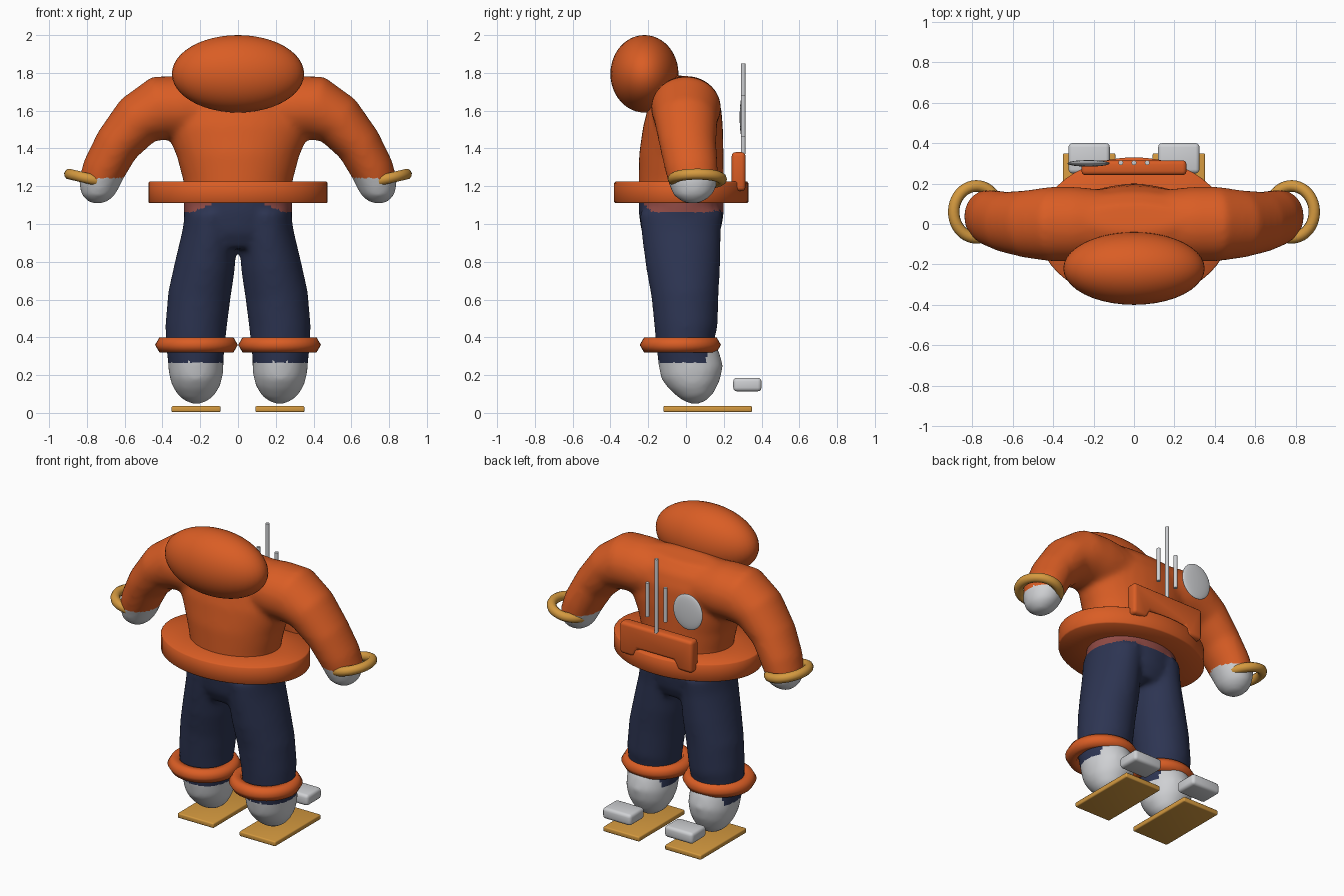
import bpy, bmesh
from math import sin, cos, pi, radians
from mathutils import Vector, Matrix

cube = bpy.data.objects.get("Cube")
if cube:
    bpy.data.objects.remove(cube)


def material(name, rgb):
    m = bpy.data.materials.new(name)
    m.use_nodes = True
    m.diffuse_color = (*rgb, 1)
    m.node_tree.nodes["Principled BSDF"].inputs["Base Color"].default_value = (*rgb, 1)
    return m


ORANGE = material("orange", (0.70, 0.11, 0.018))
RED = material("waist red", (0.28, 0.07, 0.06))
NAVY = material("navy", (0.026, 0.035, 0.085))
GREY = material("light grey", (0.62, 0.63, 0.65))
GOLD = material("gold", (0.66, 0.32, 0.05))


def finish(name, bm, mats, angle=None):
    bmesh.ops.recalc_face_normals(bm, faces=bm.faces)
    me = bpy.data.meshes.new(name)
    bm.to_mesh(me)
    bm.free()
    ob = bpy.data.objects.new(name, me)
    bpy.context.collection.objects.link(ob)
    for m in mats:
        me.materials.append(m)
    me.shade_smooth()
    if angle:
        bpy.ops.object.select_all(action="DESELECT")
        ob.select_set(True)
        bpy.context.view_layer.objects.active = ob
        bpy.ops.object.shade_smooth_by_angle(angle=radians(angle))
    return ob


def loft(bm, rows, side=1, n=32):
    """Capped tube through rows of (x, y, z, half width, half depth)."""
    pts = [Vector((r[0] * side, r[1], r[2])) for r in rows]
    rings = []
    for i, r in enumerate(rows):
        t = (pts[min(i + 1, len(pts) - 1)] - pts[max(i - 1, 0)]).normalized()
        u = Vector((0, 1, 0)).cross(t).normalized()
        v = t.cross(u)
        rings.append([bm.verts.new(pts[i] + u * r[3] * cos(2 * pi * k / n)
                                   + v * r[4] * sin(2 * pi * k / n)) for k in range(n)])
    for a, b in zip(rings, rings[1:]):
        for k in range(n):
            bm.faces.new((a[k], a[(k + 1) % n], b[(k + 1) % n], b[k]))
    bm.faces.new(rings[0])
    bm.faces.new(rings[-1])


def ring(name, loc, rx, ry, section, mat, tilt=0, n=40, angle=None):
    """Closed band sweeping a (radial, height) section round an ellipse."""
    bm = bmesh.new()
    place = Matrix.Translation(loc) @ Matrix.Rotation(tilt, 4, "Y")
    loops = []
    for k in range(n):
        c, s = cos(2 * pi * k / n), sin(2 * pi * k / n)
        loops.append([bm.verts.new(place @ Vector(((rx + d) * c, (ry + d) * s, h)))
                      for d, h in section])
    m = len(section)
    for k in range(n):
        a, b = loops[k], loops[(k + 1) % n]
        for j in range(m):
            bm.faces.new((a[j], b[j], b[(j + 1) % m], a[(j + 1) % m]))
    return finish(name, bm, [mat], angle)


def polygon(r, n):
    return [(r * cos(2 * pi * j / n), r * sin(2 * pi * j / n)) for j in range(n)]


def box(name, loc, size, mat, bevel):
    bm = bmesh.new()
    bmesh.ops.create_cube(bm, size=1, matrix=Matrix.Translation(loc) @ Matrix.Diagonal((*size, 1)))
    bmesh.ops.bevel(bm, geom=bm.edges[:], offset=bevel, segments=3, profile=0.5, affect="EDGES")
    return finish(name, bm, [mat], 40)


def ellipsoid(name, loc, radii, mat):
    bm = bmesh.new()
    bmesh.ops.create_uvsphere(bm, u_segments=40, v_segments=24, radius=1,
                              matrix=Matrix.Translation(loc) @ Matrix.Diagonal((*radii, 1)))
    return finish(name, bm, [mat])


def rod(name, x, y, z0, z1, r):
    bm = bmesh.new()
    bmesh.ops.create_cone(bm, cap_ends=True, segments=16, radius1=r, radius2=r, depth=z1 - z0,
                          matrix=Matrix.Translation((x, y, (z0 + z1) / 2)))
    return finish(name, bm, [GREY], 40)


# Body: torso, arms and legs fused into one soft skin
bm = bmesh.new()
loft(bm, [(0, -.02, .88, .20, .17), (0, -.025, .96, .275, .21), (0, -.025, 1.06, .288, .226),
          (0, -.025, 1.22, .288, .226), (0, -.025, 1.36, .325, .224), (0, -.015, 1.50, .385, .213),
          (0, 0, 1.64, .40, .19), (0, .02, 1.73, .36, .14), (0, .03, 1.775, .25, .07)])
for side in (1, -1):
    loft(bm, [(.15, 0, 1.61, .16, .17), (.30, 0, 1.615, .17, .185), (.41, 0, 1.613, .173, .185),
              (.53, 0, 1.55, .143, .168), (.64, .01, 1.42, .122, .15), (.71, .03, 1.29, .115, .14),
              (.738, .04, 1.21, .108, .128), (.74, .04, 1.155, .09, .105),
              (.738, .045, 1.12, .055, .06), (.737, .045, 1.108, .02, .02)], side)
    loft(bm, [(.14, -.025, 1.06, .14, .22), (.15, -.025, .95, .145, .21),
              (.175, -.015, .78, .16, .197), (.205, -.005, .62, .166, .178),
              (.222, 0, .46, .163, .168), (.226, -.005, .36, .157, .152),
              (.224, .015, .285, .148, .165), (.222, .033, .215, .145, .168),
              (.221, .045, .15, .13, .138), (.22, .055, .09, .095, .092),
              (.22, .058, .058, .05, .05), (.22, .06, .047, .015, .015)], side)
body = finish("body", bm, [])
remesh = body.modifiers.new("fuse", "REMESH")
remesh.mode = "VOXEL"
remesh.voxel_size = 0.016
soften = body.modifiers.new("soften", "SMOOTH")
soften.factor = 0.5
soften.iterations = 12
fused = bpy.data.meshes.new_from_object(body.evaluated_get(bpy.context.evaluated_depsgraph_get()))
body.modifiers.clear()
body.data = fused
fused.materials.clear()
for m in (ORANGE, RED, NAVY, GREY):
    fused.materials.append(m)
fused.shade_smooth()

# Suit colours by height: top, waist, trousers, hands and feet
for p in fused.polygons:
    x, y, z = abs(p.center.x), p.center.y, p.center.z
    rise = 0.05 * min(1, max(0, (0.25 - x) / 0.12)) if y < 0.1 else 0.01
    if x > 0.55 and z > 1.0:
        p.material_index = 3 if z < 1.245 else 0
    elif z > 1.13:
        p.material_index = 0
    elif z > 1.06 + rise:
        p.material_index = 1
    elif z < 0.27 or (z < 0.34 and y > 0.11):
        p.material_index = 3
    else:
        p.material_index = 2

ellipsoid("head", (0, -.22, 1.795), (.35, .18, .205), ORANGE)

# Wide waist band
ring("waist_band", (0, -.025, 1.167), .475, .355,
     [(-.19, -.057), (-.006, -.057), (0, -.05), (0, .05), (-.006, .057), (-.19, .057)],
     ORANGE, n=48, angle=60)

# Cuffs, boots' plates and heel blocks on both sides
for side, tag in ((1, "left"), (-1, "right")):
    ring(tag + "_wrist_ring", (.78 * side, .06, 1.238), .115, .128, polygon(.029, 10), GOLD,
         tilt=radians(-13) * side)
    ring(tag + "_ankle_ring", (.22 * side, -.03, .36), .174, .17, polygon(.045, 6), ORANGE)
    box(tag + "_foot_plate", (.222 * side, .115, .02), (.26, .47, .032), GOLD, .008)
    box(tag + "_heel_block", (.222 * side, .325, .15), (.205, .15, .072), GREY, .02)

# Back panel with a notch in its lower edge
bm = bmesh.new()
half = [(.26, 1.38), (.26, 1.175), (.16, 1.175), (.13, 1.23)]
outline = half + [(-x, z) for x, z in reversed(half)]
face = bm.faces.new([bm.verts.new((x, .242, z)) for x, z in outline])
out = bmesh.ops.extrude_face_region(bm, geom=[face])
bmesh.ops.translate(bm, vec=(0, .073, 0),
                    verts=[v for v in out["geom"] if isinstance(v, bmesh.types.BMVert)])
bmesh.ops.recalc_face_normals(bm, faces=bm.faces)
bmesh.ops.bevel(bm, geom=bm.edges[:], offset=.02, segments=3, profile=0.5, affect="EDGES")
finish("back_panel", bm, [ORANGE], 40)

# Aerials and dish above the panel
rod("tall_aerial", 0, .303, 1.37, 1.85, .012)
for side, tag in ((1, "left"), (-1, "right")):
    rod(tag + "_short_aerial", .065 * side, .303, 1.46, 1.68, .012)
ellipsoid("dish", (-.225, .30, 1.565), (.105, .016, .115), GREY)
